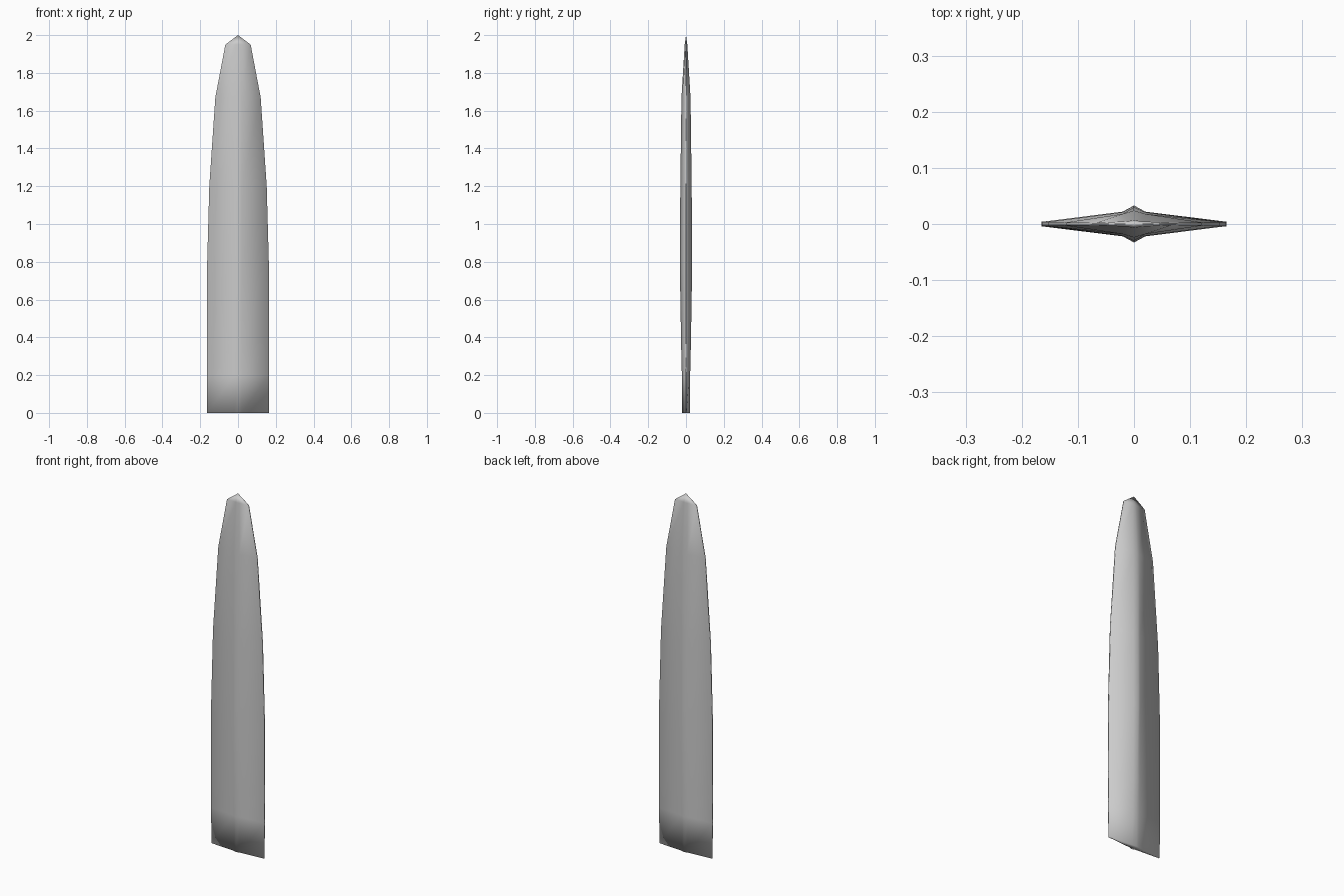
import bpy, bmesh

if "Cube" in bpy.data.objects:
    bpy.data.objects.remove(bpy.data.objects["Cube"])

# Blade stations: height, half width, ridge half depth, ridge-foot half depth, edge half depth
STATIONS = [
    (0.00, 0.163, 0.020, 0.013, 0.003),
    (0.20, 0.164, 0.022, 0.017, 0.003),
    (0.37, 0.165, 0.026, 0.020, 0.004),
    (0.80, 0.163, 0.033, 0.022, 0.004),
    (1.20, 0.152, 0.030, 0.021, 0.004),
    (1.67, 0.120, 0.024, 0.018, 0.003),
    (1.95, 0.067, 0.007, 0.005, 0.002),
]
RIDGE = 0.02


def ring_points(z, w, ridge, foot, edge):
    r = RIDGE * min(1, w / 0.12)
    half = [(w, edge), (r, foot), (0, ridge), (-r, foot), (-w, edge)]
    return [(x, y, z) for x, y in half] + [(-x, -y, z) for x, y in half]


# Blade: lofted cross-sections closed to a point
bm = bmesh.new()
rings = [[bm.verts.new(p) for p in ring_points(*s)] for s in STATIONS]
n = len(rings[0])
for a, b in zip(rings, rings[1:]):
    for i in range(n):
        j = (i + 1) % n
        bm.faces.new((a[i], a[j], b[j], b[i]))
tip = bm.verts.new((0, 0, 2.0))
for i in range(n):
    bm.faces.new((rings[-1][i], rings[-1][(i + 1) % n], tip))
bm.faces.new(rings[0][::-1])
bmesh.ops.recalc_face_normals(bm, faces=bm.faces)
for f in bm.faces:
    f.smooth = True

mesh = bpy.data.meshes.new("blade")
bm.to_mesh(mesh)
bm.free()
blade = bpy.data.objects.new("blade", mesh)
bpy.context.collection.objects.link(blade)
